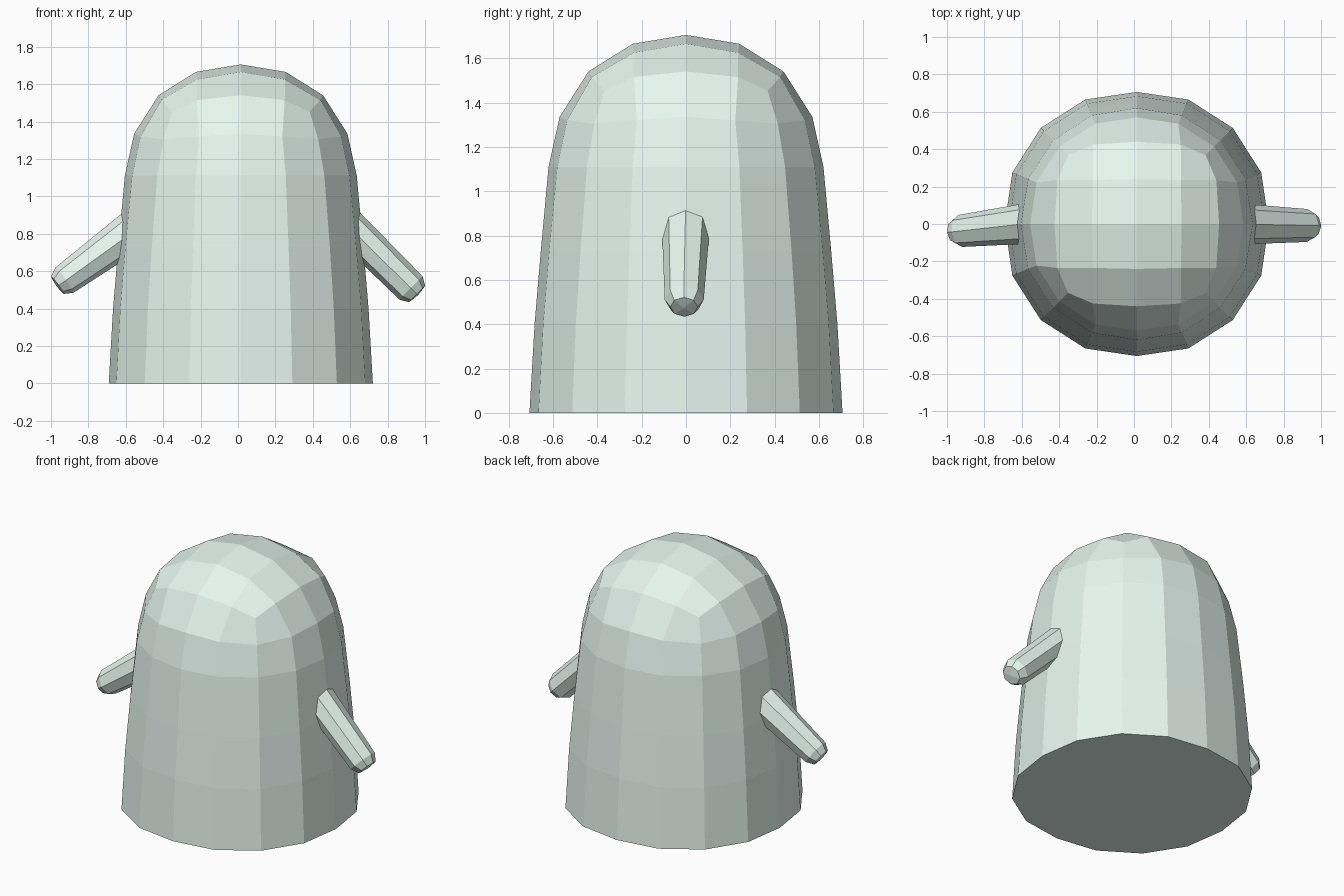
import bpy, bmesh
from math import cos, sin, pi
from mathutils import Vector

if "Cube" in bpy.data.objects:
    bpy.data.objects.remove(bpy.data.objects["Cube"])

# Pale mint surface shared by all parts
mint = bpy.data.materials.new("pale_mint")
mint.diffuse_color = (0.80, 0.93, 0.87, 1)
mint.use_nodes = True
mint.node_tree.nodes["Principled BSDF"].inputs["Base Color"].default_value = mint.diffuse_color


def finish(bm, name):
    bmesh.ops.recalc_face_normals(bm, faces=bm.faces)
    me = bpy.data.meshes.new(name)
    bm.to_mesh(me)
    bm.free()
    me.materials.append(mint)
    ob = bpy.data.objects.new(name, me)
    bpy.context.collection.objects.link(ob)
    return ob


def bridge(bm, a, b):
    n = len(a)
    for k in range(n):
        bm.faces.new((a[k], a[(k + 1) % n], b[(k + 1) % n], b[k]))


def perimeter(h):
    # grid border, counter-clockwise from (h, 0)
    return ([(h, j) for j in range(0, h)] + [(i, h) for i in range(h, -h, -1)]
            + [(-h, j) for j in range(h, -h, -1)] + [(i, -h) for i in range(-h, h)]
            + [(h, j) for j in range(-h, 0)])


# Body: rounded 4x4 quad cap over 16-sided rings
def make_body():
    cx = 0.015
    # (|i|, |j|) -> (radial coordinates, height), one octant of the cap
    cap = {(0, 0): (0, 0, 1.705), (1, 0): (0.24, 0, 1.665), (1, 1): (0.235, 0.235, 1.625),
           (2, 0): (0.44, 0, 1.54), (2, 1): (0.425, 0.235, 1.515), (2, 2): (0.368, 0.368, 1.452)}
    bm = bmesh.new()
    grid = {}
    for i in range(-2, 3):
        for j in range(-2, 3):
            a, b = abs(i), abs(j)
            x, y, z = cap[(max(a, b), min(a, b))]
            if b > a:
                x, y = y, x
            grid[i, j] = bm.verts.new((cx + (x if i >= 0 else -x), y if j >= 0 else -y, z))
    for i in range(-2, 2):
        for j in range(-2, 2):
            bm.faces.new((grid[i, j], grid[i + 1, j], grid[i + 1, j + 1], grid[i, j + 1]))
    prev = [grid[p] for p in perimeter(2)]
    # radius, height, droop and bulge of the diagonal corners
    for r, z, droop, bulge in ((0.57, 1.335, 0.03, 0.015), (0.62, 1.11, 0, 0.012),
                               (0.655, 0.73, 0, 0.018), (0.683, 0.4, 0, 0.02),
                               (0.706, 0, 0, 0.02)):
        ring = []
        for k in range(16):
            t = 2 * pi * k / 16
            s = sin(2 * t) ** 2
            rr = r + bulge * abs(sin(2 * t))
            ring.append(bm.verts.new((cx + rr * cos(t), rr * sin(t), z - droop * s)))
        bridge(bm, prev, ring)
        prev = ring
    bm.faces.new(prev)
    return finish(bm, "body")


# Arm: tapered 8-sided limb with a bevelled 2x2 quad tip
def make_arm(name, root, wrist, root_size, wrist_size):
    root, wrist = Vector(root), Vector(wrist)
    axis = (wrist - root).normalized()
    side = Vector((0, 0, 1)).cross(axis).normalized()
    up = axis.cross(side)
    bm = bmesh.new()
    tip = wrist + axis * 0.046
    prev = None
    for c, (w, h) in ((root, root_size), (wrist, wrist_size),
                      (tip, (wrist_size[0] * 0.7, wrist_size[1] * 0.7))):
        ring = [bm.verts.new(c + side * (w * cos(k * pi / 4)) + up * (h * sin(k * pi / 4)))
                for k in range(8)]
        if prev:
            bridge(bm, prev, ring)
        else:
            bm.faces.new(ring)
        prev = ring
    end = bm.verts.new(tip + axis * 0.008)
    for k in range(0, 8, 2):
        bm.faces.new((end, prev[k - 1], prev[k], prev[k + 1]))
    return finish(bm, name)


make_body()
make_arm("right_arm", (0.56, 0.0, 0.872), (0.925, -0.008, 0.51), (0.11, 0.095), (0.088, 0.088))
make_arm("left_arm", (-0.55, 0.005, 0.826), (-0.928, -0.037, 0.552), (0.11, 0.109), (0.086, 0.083))
